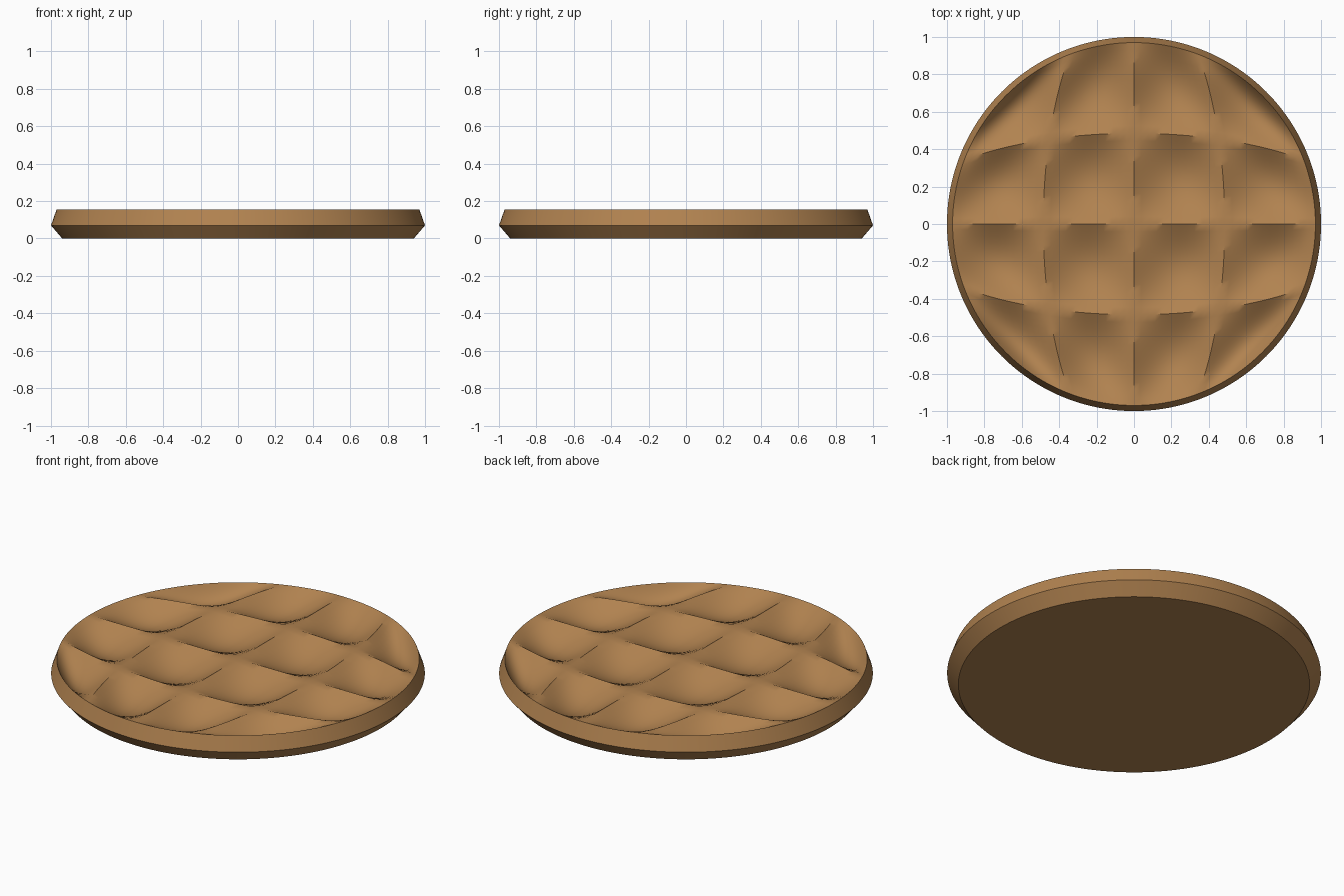
import bpy, bmesh, math

cube = bpy.data.objects.get("Cube")
if cube:
    bpy.data.objects.remove(cube, do_unlink=True)

TOP, WIDEST = 0.155, 0.07      # heights of the rim and of the widest edge
DEPTH = 0.085                  # depth of the dimples
RADIUS = 0.97                  # radius of the rim

# Golden brown material
brown = bpy.data.materials.new("golden_brown")
colour = (0.44, 0.225, 0.08, 1)
brown.use_nodes = True
brown.diffuse_color = colour
shader = brown.node_tree.nodes["Principled BSDF"]
shader.inputs["Base Color"].default_value = colour
shader.inputs["Roughness"].default_value = 0.8

bm = bmesh.new()

# Dimpled top: a square grid of dimples rounded into a disc
bmesh.ops.create_grid(bm, x_segments=48, y_segments=48, size=1)
for v in bm.verts:
    x, y = v.co.x, v.co.y
    dimple = abs(math.sin(math.tau * x) * math.sin(math.tau * y))
    v.co = (RADIUS * x * math.sqrt(1 - y * y / 2),
            RADIUS * y * math.sqrt(1 - x * x / 2),
            TOP - DEPTH * dimple)


def add_ring(edges, radius, z):
    """Extrude an open edge loop to a circle of the given radius and height."""
    new = bmesh.ops.extrude_edge_only(bm, edges=edges)["geom"]
    for v in new:
        if isinstance(v, bmesh.types.BMVert):
            scale = radius / math.hypot(v.co.x, v.co.y)
            v.co = (v.co.x * scale, v.co.y * scale, z)
    return [e for e in new if isinstance(e, bmesh.types.BMEdge)]


# Flared side, tapered underside and flat bottom
rim = [e for e in bm.edges if e.is_boundary]
widest = add_ring(rim, 1.0, WIDEST)
base = add_ring(widest, 0.94, 0.0)
bmesh.ops.contextual_create(bm, geom=base)
bmesh.ops.recalc_face_normals(bm, faces=bm.faces)

mesh = bpy.data.meshes.new("dimpled_disc")
bm.to_mesh(mesh)
bm.free()
mesh.materials.append(brown)
disc = bpy.data.objects.new("dimpled_disc", mesh)
bpy.context.collection.objects.link(disc)

# Smooth shading with crisp rims and ridges
bpy.ops.object.select_all(action="DESELECT")
disc.select_set(True)
bpy.context.view_layer.objects.active = disc
bpy.ops.object.shade_smooth_by_angle(angle=math.radians(45))
